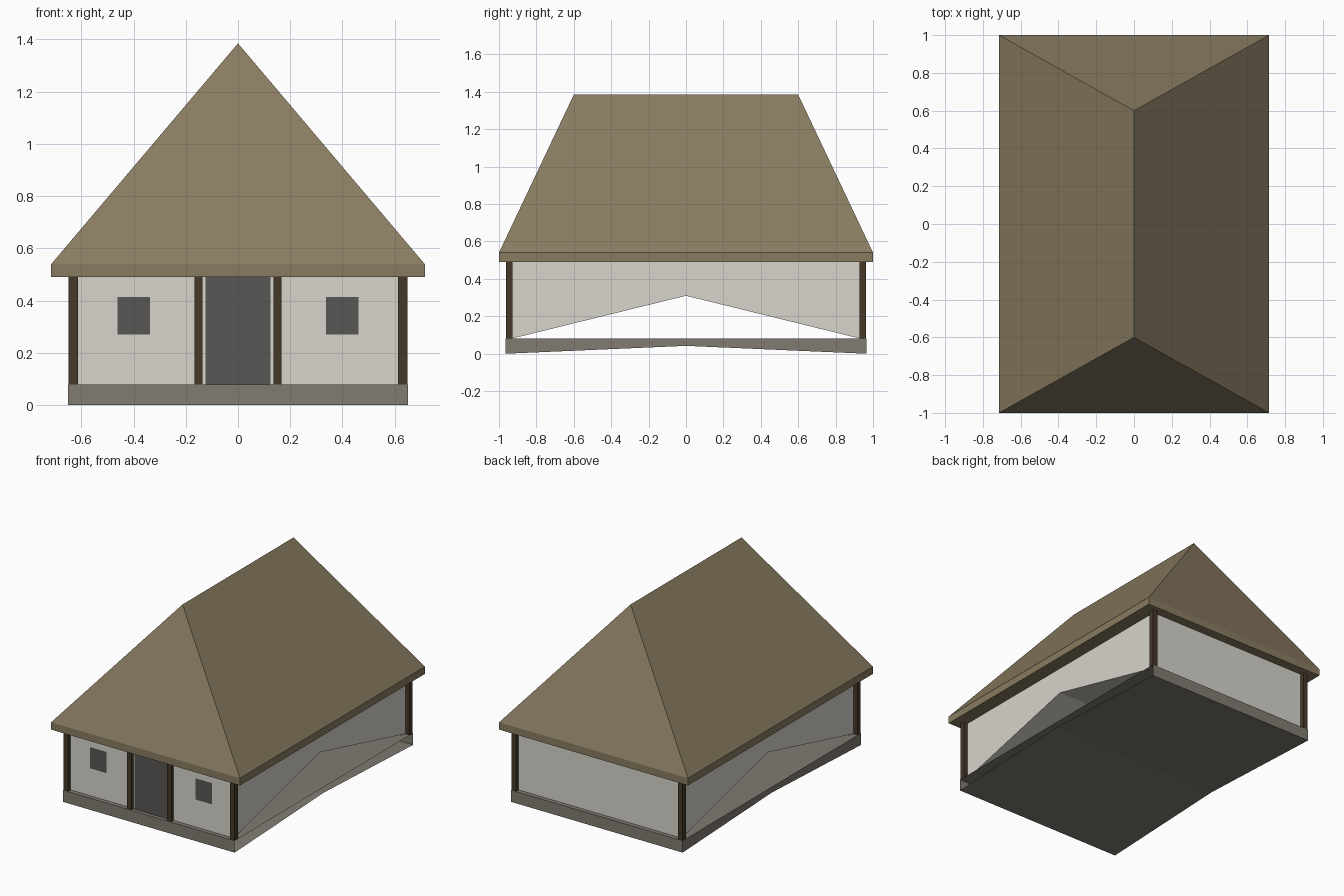
import bpy
import bmesh

if "Cube" in bpy.data.objects:
    bpy.data.objects.remove(bpy.data.objects["Cube"])


def material(name, rgb):
    m = bpy.data.materials.new(name)
    m.diffuse_color = (*rgb, 1)
    m.use_nodes = True
    m.node_tree.nodes["Principled BSDF"].inputs["Base Color"].default_value = m.diffuse_color
    return m


THATCH = material("thatch", (0.25, 0.20, 0.12))
PLASTER = material("plaster", (0.68, 0.66, 0.60))
TIMBER = material("timber", (0.06, 0.04, 0.022))
STONE = material("stone", (0.22, 0.20, 0.17))
DARK = material("dark_opening", (0.10, 0.095, 0.09))


def mesh(name, verts, faces, mat, normals=True):
    me = bpy.data.meshes.new(name)
    me.from_pydata(verts, [], faces)
    if normals:
        bm = bmesh.new()
        bm.from_mesh(me)
        bmesh.ops.recalc_face_normals(bm, faces=bm.faces)
        bm.to_mesh(me)
        bm.free()
    me.materials.append(mat)
    ob = bpy.data.objects.new(name, me)
    bpy.context.collection.objects.link(ob)
    return ob


def box(name, x0, x1, y0, y1, z0, z1, mat):
    v = [(x, y, z) for z in (z0, z1) for x, y in
         ((x0, y0), (x1, y0), (x1, y1), (x0, y1))]
    f = [(0, 3, 2, 1), (4, 5, 6, 7)] + [
        (i, (i + 1) % 4, (i + 1) % 4 + 4, i + 4) for i in range(4)]
    return mesh(name, v, f, mat)


def panel(name, x0, x1, z0, z1, y, mat):
    return mesh(name, [(x0, y, z0), (x1, y, z0), (x1, y, z1), (x0, y, z1)],
                [(0, 1, 2, 3)], mat, False)


# hipped roof with a thick eaves edge
RX, RY = 0.715, 1.0
rv = [(x, y, z) for z in (0.49, 0.54) for x, y in
      ((-RX, -RY), (RX, -RY), (RX, RY), (-RX, RY))]
rv += [(0, -0.6, 1.385), (0, 0.6, 1.385)]
rf = [(0, 3, 2, 1)] + [(i, (i + 1) % 4, (i + 1) % 4 + 4, i + 4) for i in range(4)]
rf += [(4, 5, 8), (5, 6, 9, 8), (6, 7, 9), (7, 4, 8, 9)]
mesh("roof", rv, rf, THATCH)

# plastered walls: side walls arch up to a point, with the underside folded to match
WX, WY, ZB, ZT = 0.62, 0.935, 0.08, 0.49
profile = [(-WY, ZB), (0, 0.31), (WY, ZB), (WY, ZT), (-WY, ZT)]
wv = [(x, y, z) for x in (-WX, WX) for y, z in profile]
wf = [(0, 1, 2, 3, 4), (9, 8, 7, 6, 5)] + [
    (i, i + 5, (i + 1) % 5 + 5, (i + 1) % 5) for i in range(5)]
mesh("walls", wv, wf, PLASTER)

# stone plinth: flat top, slightly folded bottom, open on the right
PX, PY = 0.65, 0.965
pprof = [(-PY, 0.0), (0, 0.042), (PY, 0.0), (PY, ZB), (-PY, ZB)]
pv = [(x, y, z) for x in (-PX, PX) for y, z in pprof]
pf = [(0, 4, 3, 2, 1)] + [
    (i, (i + 1) % 5, (i + 1) % 5 + 5, i + 5) for i in range(5)]
mesh("plinth", pv, pf, STONE)

# timber posts at the corners and beside the door
for s, side in ((-1, "left"), (1, "right")):
    x0, x1 = sorted((s * 0.613, s * 0.648))
    box("front_corner_post_" + side, x0, x1, -0.963, -0.928, ZB, ZT, TIMBER)
    box("back_corner_post_" + side, x0, x1, 0.928, 0.963, ZB, ZT, TIMBER)
    x0, x1 = sorted((s * 0.135, s * 0.167))
    box("door_post_" + side, x0, x1, -0.96, -0.93, ZB, ZT, TIMBER)
    # windows
    x0, x1 = sorted((s * 0.336, s * 0.462))
    panel("window_" + side, x0, x1, 0.27, 0.415, -WY - 0.005, DARK)

# doorway
panel("door", -0.125, 0.125, ZB, ZT, -WY - 0.005, DARK)
